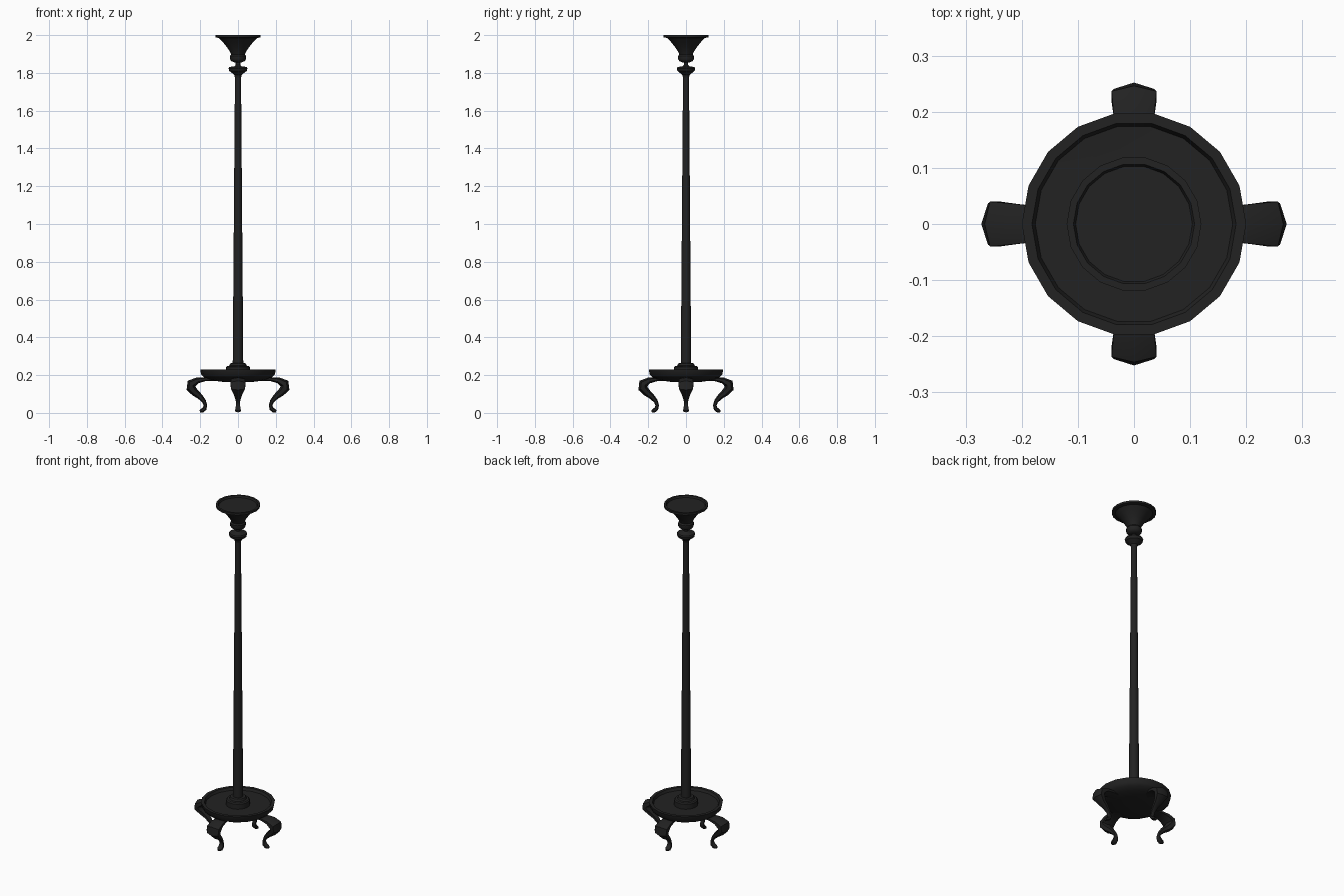
import bpy, bmesh, math
from mathutils import Vector

if "Cube" in bpy.data.objects:
    bpy.data.objects.remove(bpy.data.objects["Cube"])

black = bpy.data.materials.new("black_iron")
black.diffuse_color = (0.016, 0.016, 0.016, 1)
black.use_nodes = True
black.node_tree.nodes["Principled BSDF"].inputs["Base Color"].default_value = black.diffuse_color


def finish(name, bm, angle=35):
    bmesh.ops.recalc_face_normals(bm, faces=bm.faces)
    me = bpy.data.meshes.new(name)
    bm.to_mesh(me)
    bm.free()
    me.materials.append(black)
    ob = bpy.data.objects.new(name, me)
    bpy.context.collection.objects.link(ob)
    bpy.ops.object.select_all(action='DESELECT')
    ob.select_set(True)
    bpy.context.view_layer.objects.active = ob
    bpy.ops.object.shade_smooth_by_angle(angle=math.radians(angle))
    return ob


def loft(bm, rings):
    rows = [[bm.verts.new(p) for p in r] for r in rings]
    n = len(rows[0])
    for a, b in zip(rows, rows[1:]):
        for i in range(n):
            j = (i + 1) % n
            bm.faces.new((a[i], a[j], b[j], b[i]))
    bm.faces.new(rows[0])
    bm.faces.new(rows[-1])


def lathe(name, profile, sides=18):
    bm = bmesh.new()
    loft(bm, [[(r * math.cos(2 * math.pi * i / sides),
                r * math.sin(2 * math.pi * i / sides), z)
               for i in range(sides)] for r, z in profile])
    return finish(name, bm)


# Dish with raised rim
lathe("base_dish", [(0.07, 0.163), (0.11, 0.168), (0.15, 0.176), (0.18, 0.188),
                    (0.195, 0.203), (0.2, 0.23), (0.182, 0.23), (0.176, 0.215), (0.05, 0.212)])
# Collar where the pole meets the dish
lathe("pole_collar", [(0.064, 0.205), (0.064, 0.242), (0.058, 0.248), (0.046, 0.25),
                      (0.042, 0.262), (0.028, 0.264)])
# Tapered pole
lathe("pole", [(0.028, 0.25), (0.016, 1.79)])
# Knob and neck
lathe("knob", [(0.016, 1.775), (0.02, 1.79), (0.03, 1.798), (0.046, 1.81), (0.05, 1.824),
               (0.046, 1.831), (0.02, 1.835), (0.012, 1.842), (0.012, 1.865)])
# Flared cup with shallow recess
lathe("top_cup", [(0.02, 1.856), (0.035, 1.862), (0.042, 1.872), (0.042, 1.89), (0.036, 1.898),
                  (0.044, 1.915), (0.06, 1.938), (0.082, 1.965), (0.102, 1.985), (0.12, 1.988),
                  (0.12, 2.0), (0.108, 2.0), (0.104, 1.99)])

# Cabriole leg sections: radius, height, half width, half thickness
LEG = [(0.11, 0.178, 0.030, 0.010), (0.17, 0.179, 0.036, 0.010), (0.215, 0.172, 0.042, 0.016),
       (0.247, 0.154, 0.046, 0.025), (0.249, 0.131, 0.042, 0.025), (0.228, 0.108, 0.028, 0.020),
       (0.201, 0.086, 0.019, 0.015), (0.180, 0.062, 0.013, 0.011), (0.172, 0.040, 0.012, 0.009),
       (0.177, 0.022, 0.016, 0.011), (0.190, 0.012, 0.017, 0.011), (0.202, 0.008, 0.010, 0.006)]


def leg(name, angle, shift):
    bm = bmesh.new()
    rings = []
    out = Vector((math.cos(angle), math.sin(angle), 0))
    side = Vector((-out.y, out.x, 0))
    for k, (r, z, w, t) in enumerate(LEG):
        a, b = LEG[max(k - 1, 0)], LEG[min(k + 1, len(LEG) - 1)]
        d = Vector((b[0] - a[0], b[1] - a[1])).normalized()
        nrm = out * -d.y + Vector((0, 0, d.x))
        c = out * (r + shift) + Vector((0, 0, z))
        ring = []
        for i in range(6):
            p = c + nrm * (t * math.cos(i * math.pi / 3)) + side * (w * math.sin(i * math.pi / 3))
            p.z = max(p.z, 0)
            ring.append(p)
        rings.append(ring)
    loft(bm, rings)
    finish(name, bm, 50)


for i, (n, s) in enumerate([("right_leg", 0), ("back_leg", -0.02),
                            ("left_leg", 0), ("front_leg", -0.02)]):
    leg(n, i * math.pi / 2, s)
